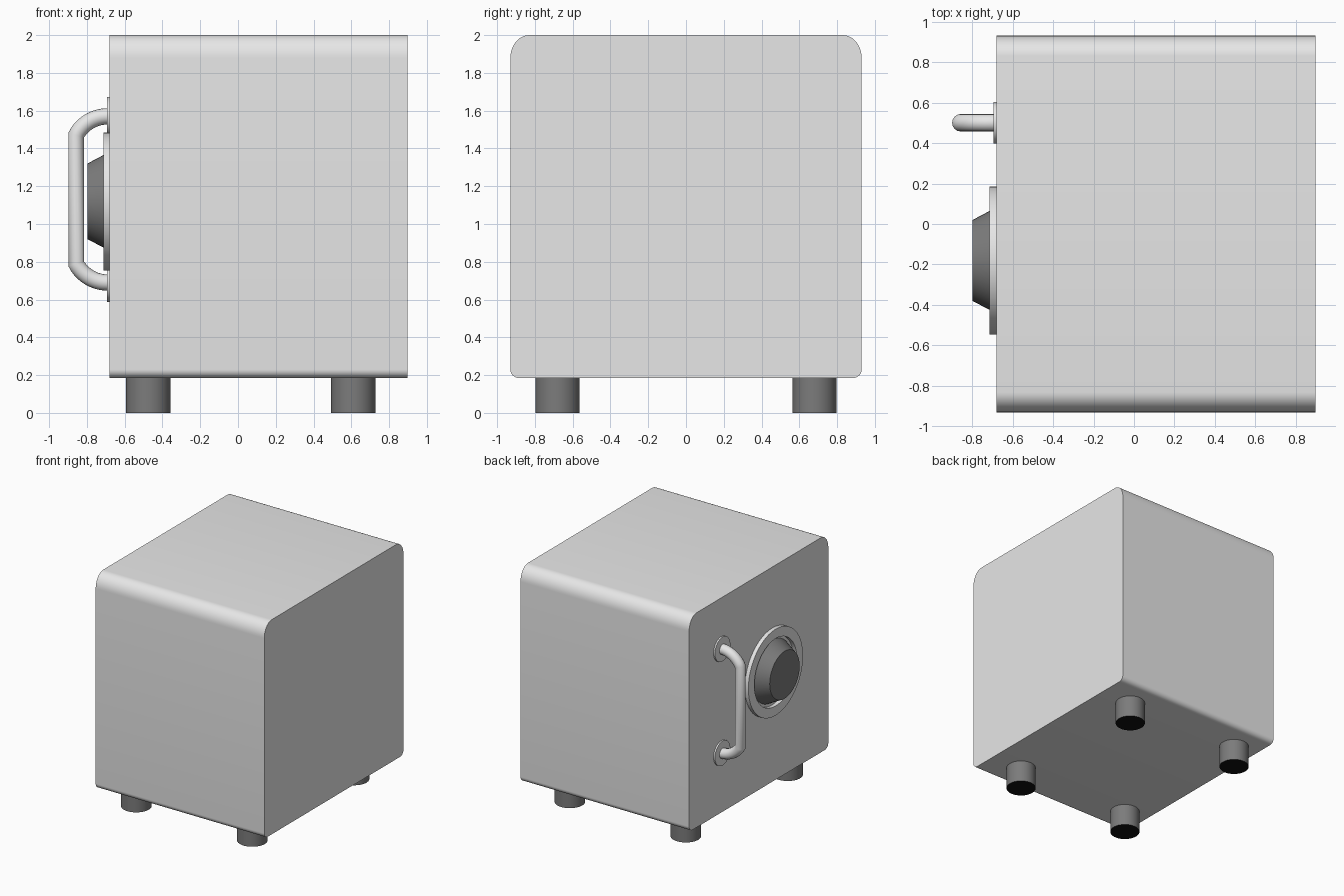
import bpy, bmesh, math
from mathutils import Vector

cube = bpy.data.objects.get("Cube")
if cube:
    bpy.data.objects.remove(cube, do_unlink=True)


def material(name, value):
    m = bpy.data.materials.new(name)
    m.use_nodes = True
    colour = (value, value, value, 1)
    m.diffuse_color = colour
    m.node_tree.nodes["Principled BSDF"].inputs["Base Color"].default_value = colour
    return m


GREY = material("light grey", 0.8)
DARK = material("dark rubber", 0.2)
BLACK = material("black", 0.005)

FACE = -0.68    # x of the door face
DIAL = Vector((FACE, -0.18, 1.12))


def finish(name, bm, mats, smooth=35):
    bmesh.ops.recalc_face_normals(bm, faces=bm.faces)
    me = bpy.data.meshes.new(name)
    bm.to_mesh(me)
    bm.free()
    for m in mats:
        me.materials.append(m)
    ob = bpy.data.objects.new(name, me)
    bpy.context.collection.objects.link(ob)
    bpy.ops.object.select_all(action="DESELECT")
    ob.select_set(True)
    bpy.context.view_layer.objects.active = ob
    bpy.ops.object.shade_smooth_by_angle(angle=math.radians(smooth))
    return ob


def lathe(name, profile, origin, axis, mats, steps=48):
    """Spin (radius, height) points about an axis through origin."""
    bm = bmesh.new()
    turn = Vector((0, 0, 1)).rotation_difference(axis)
    rings = []
    for r, h in profile:
        n = steps if r > 0 else 1
        rings.append([bm.verts.new(origin + turn @ Vector(
            (r * math.cos(math.tau * i / n), r * math.sin(math.tau * i / n), h)))
            for i in range(n)])
    for a, b in zip(rings, rings[1:]):
        for i in range(steps):
            j = (i + 1) % steps
            quad = [a[i % len(a)], a[j % len(a)], b[j % len(b)], b[i % len(b)]]
            bm.faces.new(list(dict.fromkeys(quad)))
    bmesh.ops.remove_doubles(bm, verts=bm.verts, dist=1e-5)
    ob = finish(name, bm, mats)
    return ob


# Cabinet: rounded outline in y-z, extruded along x
outline = []
for sy, sz, ry, rz, start in ((1, 1, 0.1, 0.12, 0), (-1, 1, 0.1, 0.12, 90),
                              (-1, -1, 0.045, 0.045, 180), (1, -1, 0.045, 0.045, 270)):
    cy = sy * (0.93 - ry)
    cz = 2 - rz if sz > 0 else 0.185 + rz
    for k in range(11):
        a = math.radians(start + 9 * k)
        outline.append((cy + ry * math.cos(a), cz + rz * math.sin(a)))
bm = bmesh.new()
side = bm.faces.new([bm.verts.new((FACE, y, z)) for y, z in outline])
new = bmesh.ops.extrude_face_region(bm, geom=[side], use_keep_orig=True)["geom"]
for v in new:
    if isinstance(v, bmesh.types.BMVert):
        v.co.x = 0.897
finish("cabinet", bm, [GREY])

# Feet with black soles
for xn, x in (("right", -0.475), ("left", 0.61)):
    for yn, y in (("front", -0.68), ("back", 0.68)):
        foot = lathe(f"{yn}_{xn}_foot", [(0, 0), (0.117, 0), (0.117, 0.19), (0, 0.19)],
                     Vector((x, y, 0)), Vector((0, 0, 1)), [DARK, BLACK])
        for p in foot.data.polygons:
            p.material_index = int(p.normal.z < -0.9)

# Dial: open ring around a tapered knob
OUT = Vector((-1, 0, 0))
lathe("dial_ring", [(0.365, 0), (0.365, 0.033), (0.285, 0.033), (0.285, 0), (0.365, 0)],
      DIAL, OUT, [GREY])
lathe("dial_knob", [(0.262, 0), (0.2, 0.117), (0, 0.117)], DIAL, OUT, [DARK])

# Handle: straight grip with curved ends, and a round plate at each end
HY, MID, REACH, R = 0.5, 1.13, 0.44, 0.19
sweep = math.radians(61.5)
upper = [(FACE - 0.01 - R * math.sin(sweep * k / 10),
          REACH - R * (1 - math.cos(sweep * k / 10))) for k in range(11)]
path = [(FACE + 0.01, REACH)] + upper
path += [(x, -h) for x, h in reversed(path)]
curve = bpy.data.curves.new("handle_path", "CURVE")
curve.dimensions = "3D"
curve.bevel_depth = 0.043
curve.bevel_resolution = 6
spline = curve.splines.new("POLY")
spline.points.add(len(path) - 1)
for p, (x, h) in zip(spline.points, path):
    p.co = (x, HY, MID + h, 1)
tube = bpy.data.objects.new("handle_path", curve)
bpy.context.collection.objects.link(tube)
bpy.context.view_layer.update()
bm = bmesh.new()
bm.from_mesh(tube.to_mesh())
tube.to_mesh_clear()
bpy.data.objects.remove(tube, do_unlink=True)
finish("handle", bm, [GREY])
for name, s in (("upper", 1), ("lower", -1)):
    lathe(f"{name}_handle_plate", [(0.103, 0), (0.103, 0.013), (0, 0.013)],
          Vector((FACE, HY, MID + s * REACH)), OUT, [GREY])
